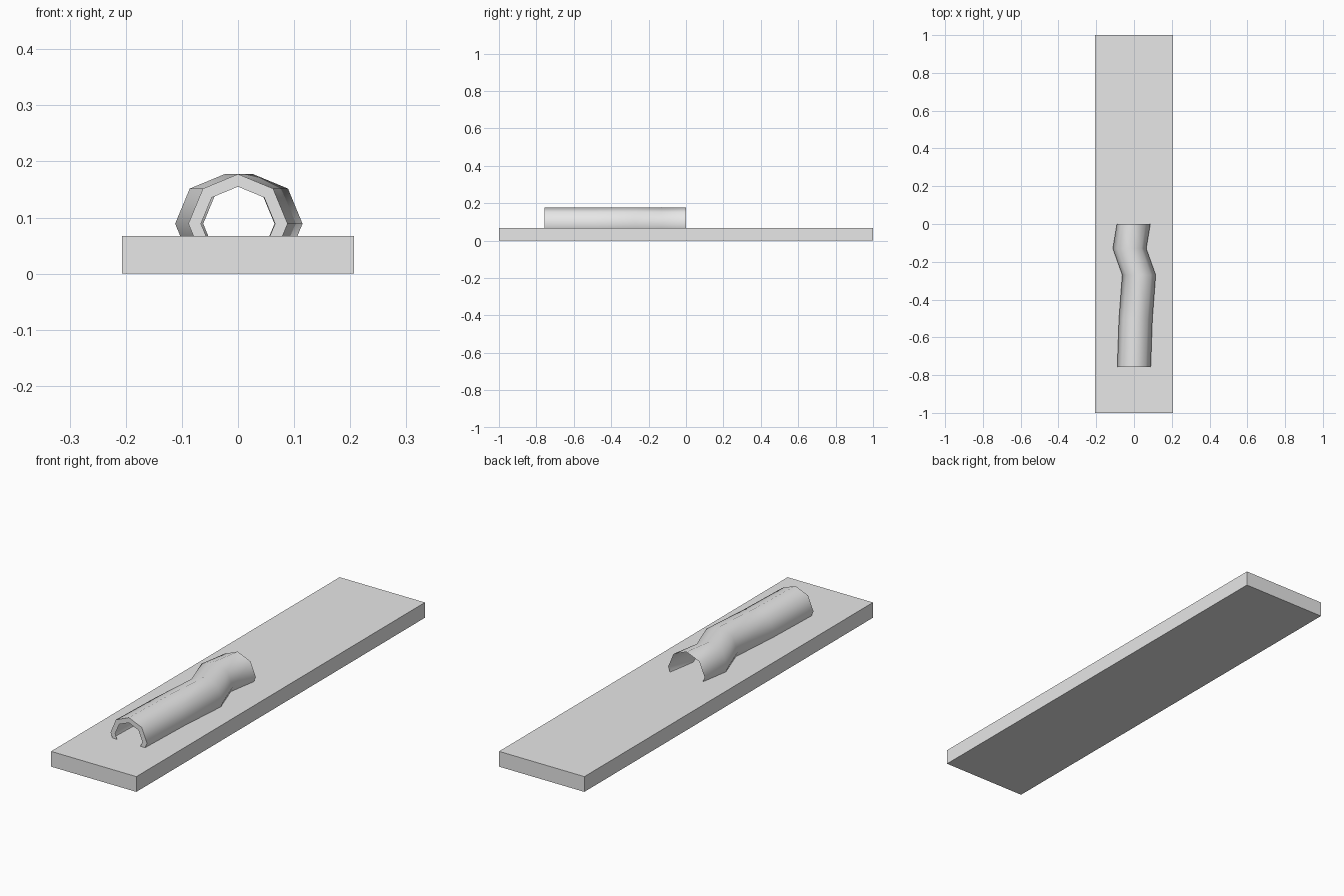
import bpy
import bmesh
from math import cos, sin, pi, radians

old = bpy.data.objects.get("Cube")
if old:
    bpy.data.objects.remove(old, do_unlink=True)

GREY = (0.8, 0.8, 0.8, 1.0)
mat = bpy.data.materials.new("light_grey")
mat.use_nodes = True
mat.diffuse_color = GREY
mat.node_tree.nodes["Principled BSDF"].inputs["Base Color"].default_value = GREY


def make_object(name, bm):
    bmesh.ops.recalc_face_normals(bm, faces=bm.faces)
    mesh = bpy.data.meshes.new(name)
    bm.to_mesh(mesh)
    bm.free()
    obj = bpy.data.objects.new(name, mesh)
    mesh.materials.append(mat)
    bpy.context.collection.objects.link(obj)
    return obj


# Flat plank
PLANK_TOP = 0.067
bm = bmesh.new()
bmesh.ops.create_cube(bm, size=1)
for v in bm.verts:
    v.co.x *= 0.414
    v.co.y *= 2
    v.co.z = (v.co.z + 0.5) * PLANK_TOP
make_object("plank", bm)

# Eight-sided pipe, half sunk in the plank, swept along a kinked path
SIDES, RADIUS, RIM_RADIUS, AXIS_Z = 8, 0.0885, 0.066, 0.089
path = [(0.0, -0.757), (0.009, -0.5), (0.0265, -0.27), (-0.0235, -0.13), (-0.002, 0.0)]


def ring(bm, x, y, radius):
    angles = [2 * pi * i / SIDES for i in range(SIDES)]
    return [bm.verts.new((x + radius * cos(a), y, AXIS_Z + radius * sin(a))) for a in angles]


def bridge(bm, a, b):
    for i in range(SIDES):
        j = (i + 1) % SIDES
        bm.faces.new((a[i], a[j], b[j], b[i]))


bm = bmesh.new()
# The front end carries a flat rim; the back end is a bare thin edge
rings = [ring(bm, *path[0], RIM_RADIUS)] + [ring(bm, x, y, RADIUS) for x, y in path]
for a, b in zip(rings, rings[1:]):
    bridge(bm, a, b)
pipe = make_object("half_sunk_pipe", bm)

bpy.ops.object.select_all(action="DESELECT")
pipe.select_set(True)
bpy.context.view_layer.objects.active = pipe
bpy.ops.object.shade_smooth_by_angle(angle=radians(60))
